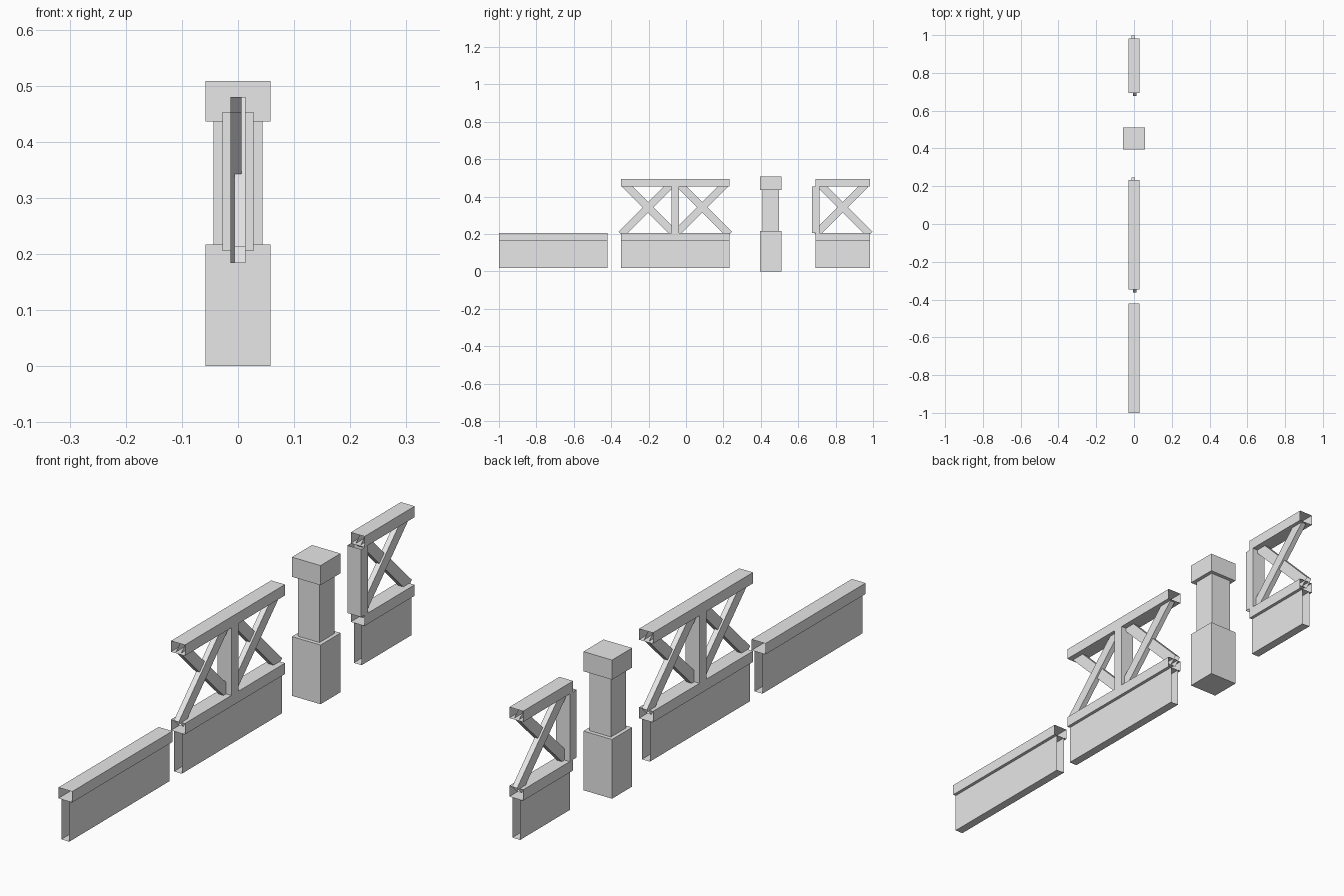
import bpy, bmesh, math
from mathutils import Matrix, Vector

cube = bpy.data.objects.get("Cube")
if cube:
    bpy.data.objects.remove(cube, do_unlink=True)

GREY = (0.8, 0.8, 0.8, 1.0)
stone = bpy.data.materials.new("plain_grey")
stone.use_nodes = True
stone.diffuse_color = GREY
stone.node_tree.nodes["Principled BSDF"].inputs["Base Color"].default_value = GREY


def block(name, x, y, z, open_axis=None, place=None):
    """Box between (min, max) pairs; open_axis leaves both ends of a tube open."""
    bm = bmesh.new()
    bmesh.ops.create_cube(bm, size=1)
    if open_axis is not None:
        ends = [f for f in bm.faces if abs(f.normal[open_axis]) > 0.9]
        bmesh.ops.delete(bm, geom=ends, context='FACES_ONLY')
    for v in bm.verts:
        v.co = Vector(lo + (c + 0.5) * (hi - lo) for c, (lo, hi) in zip(v.co, (x, y, z)))
    if place:
        bm.transform(place)
    mesh = bpy.data.meshes.new(name)
    bm.to_mesh(mesh)
    bm.free()
    mesh.materials.append(stone)
    obj = bpy.data.objects.new(name, mesh)
    bpy.context.collection.objects.link(obj)


def sym(h):
    return (-h, h)


BEAM, PANEL = sym(0.028), sym(0.016)
RAIL_LOW, RAIL_TOP = 0.165, 0.205
HAND_LOW, HAND_TOP = 0.453, 0.493
BAY = 0.29                # length of one crossed bay


# Low wall: thin panel under a wider open-ended coping beam
def low_wall(name, y):
    block(name + "_panel", PANEL, y, (0.018, RAIL_LOW), 1)
    block(name + "_coping", BEAM, y, (RAIL_LOW, RAIL_TOP), 1)


# Pair of crossed open-ended braces, slightly offset from each other sideways
def cross_brace(name, yc):
    root2 = math.sqrt(2)
    for side, label in ((1, "rising"), (-1, "falling")):
        place = (Matrix.Translation((0.0035 * side, yc, 0.343))
                 @ Matrix.Rotation(math.radians(45 if side > 0 else 135), 4, 'X'))
        block(f"{name}_{label}_brace", sym(0.01), (-0.145 * root2, 0.123 * root2),
              sym(0.02), 1, place)


# Railing: low wall, handrail, crossed bays and an upright post
def railing(name, start, bays, post_y):
    y = (start, start + BAY * bays)
    low_wall(name, y)
    block(name + "_handrail", BEAM, y, (HAND_LOW, HAND_TOP), 1)
    block(name + "_post", BEAM, (post_y - 0.02, post_y + 0.02), (RAIL_TOP, HAND_LOW), 2)
    for i in range(bays):
        cross_brace(f"{name}_bay{i + 1}", start + BAY * (i + 0.5))


low_wall("plain_wall", (-1.0, -0.42))
railing("long_railing", -0.348, 2, -0.348 + BAY)
railing("short_railing", 0.693, 1, 0.693)

# Pillar: base, shaft and cap
for part, half, z in (("base", 0.058, (0, 0.217)),
                      ("shaft", 0.044, (0.217, 0.436)),
                      ("cap", 0.058, (0.436, 0.508))):
    block("pillar_" + part, sym(half), (0.453 - half, 0.453 + half), z)
